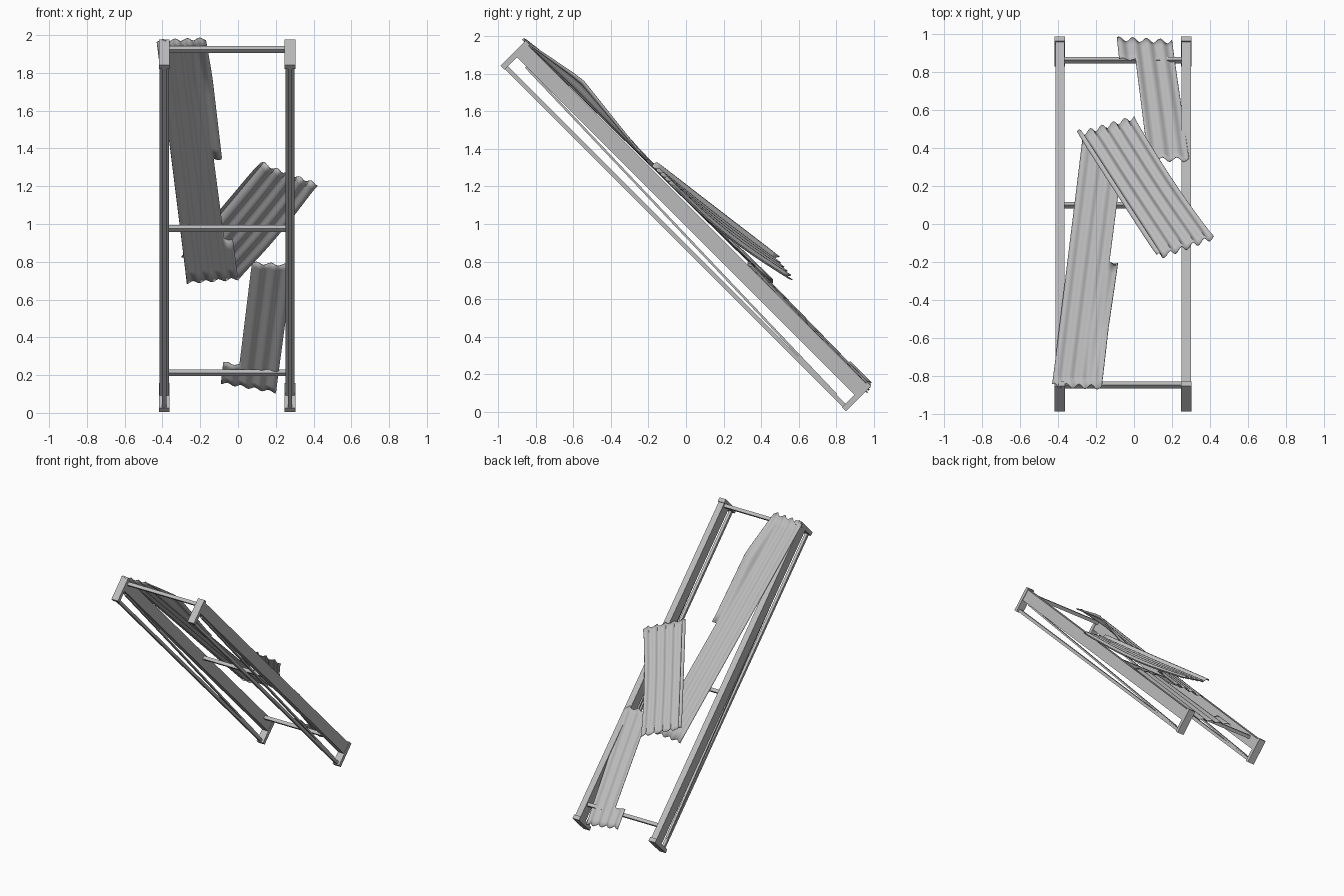
import bpy, bmesh, math
from mathutils import Vector, Matrix

cube = bpy.data.objects.get("Cube")
if cube:
    bpy.data.objects.remove(cube)

grey = bpy.data.materials.new("weathered grey")
grey.use_nodes = True
colour = (0.5, 0.5, 0.5, 1)
grey.diffuse_color = colour
grey.node_tree.nodes["Principled BSDF"].inputs["Base Color"].default_value = colour

# Frame axes: across, down the slope, out of the slope
CENTRE = Vector((-0.0575, 0, 0.99))
DOWN = Vector((0, 1, -1)).normalized()
OUT = Vector((0, 1, 1)).normalized()
HALF = 0.333


def add_object(name, bm):
    mesh = bpy.data.meshes.new(name)
    bm.normal_update()
    bm.to_mesh(mesh)
    bm.free()
    mesh.materials.append(grey)
    obj = bpy.data.objects.new(name, mesh)
    bpy.context.collection.objects.link(obj)
    return obj


def bar(name, start, end, width, depth):
    """Box between two points given in frame axes."""
    a, b = [CENTRE + Vector((p[0], 0, 0)) + DOWN * p[1] + OUT * p[2] for p in (start, end)]
    along = (b - a).normalized()
    side = Vector((1, 0, 0)) if abs(along.x) < 0.5 else DOWN
    up = along.cross(side)
    turn = Matrix((side, up, along)).transposed().to_4x4()
    bm = bmesh.new()
    size = Matrix.Diagonal((width, depth, (b - a).length, 1))
    bmesh.ops.create_cube(bm, size=1, matrix=Matrix.Translation((a + b) / 2) @ turn @ size)
    bmesh.ops.recalc_face_normals(bm, faces=bm.faces)
    return add_object(name, bm)


def sheet(name, corners, waves, height, lift=None, keep=None):
    """Corrugated sheet; corners are upper left, upper right, lower left, lower right."""
    ul, ur, ll, lr = map(Vector, corners)
    rows, cols = 24, waves * 6
    bm = bmesh.new()
    grid = []
    for i in range(rows + 1):
        t = i / rows
        line = []
        for j in range(cols + 1):
            s = j / cols
            p = ul.lerp(ur, s).lerp(ll.lerp(lr, s), t)
            rise = height * math.sin(s * waves * math.tau)
            if lift:
                rise += lift(s, t)
            # Ragged ends
            ragged = 0.012 * math.sin(s * waves * math.tau + 1) * abs(2 * t - 1) ** 8
            line.append(bm.verts.new(p + OUT * rise + DOWN * ragged))
        grid.append(line)
    for i in range(rows):
        for j in range(cols):
            if keep is None or keep((j + 0.5) / cols, (i + 0.5) / rows):
                bm.faces.new((grid[i][j], grid[i + 1][j], grid[i + 1][j + 1], grid[i][j + 1]))
    bmesh.ops.delete(bm, geom=[v for v in bm.verts if not v.link_faces], context='VERTS')
    obj = add_object(name, bm)
    thick = obj.modifiers.new("thickness", 'SOLIDIFY')
    thick.thickness = 0.004
    thick.offset = 0
    bpy.ops.object.select_all(action='DESELECT')
    obj.select_set(True)
    bpy.context.view_layer.objects.active = obj
    bpy.ops.object.shade_smooth_by_angle(angle=math.radians(40))


# Two trussed rails with end blocks
for label, x in (("right", -HALF), ("left", HALF)):
    bar(label + "_rail", (x, -1.285, 0.042), (x, 1.285, 0.042), 0.048, 0.086)
    bar(label + "_lower_rod", (x, -1.285, -0.08), (x, 1.285, -0.08), 0.022, 0.022)
    bar(label + "_brace", (x, -1.2, -0.005), (x, 1.2, -0.07), 0.018, 0.012)
    for end, u in (("upper", -1.285), ("lower", 1.285)):
        bar(f"{label}_{end}_block", (x, u, -0.095), (x, u, 0.095), 0.056, 0.03)

# Rungs
for name, u in (("upper_rung", -1.26), ("middle_rung", 0.08), ("lower_rung", 1.16)):
    bar(name, (-HALF, u, 0.06), (HALF, u, 0.06), 0.025, 0.025)


# Upper sheet: one edge buckled upward, torn away lower down
def buckle(s, t):
    rise = t / 0.2 if t < 0.2 else max(0, 1 - (t - 0.2) / 0.28)
    return 0.065 * rise * max(0, (s - 0.6) / 0.4)


sheet("upper_sheet", [(-0.43, -0.85, 1.97), (-0.17, -0.86, 1.98),
                      (-0.27, 0.45, 0.69), (0.0, 0.45, 0.71)], 4, 0.008, buckle,
      lambda s, t: s < 0.84 or t < 0.5 or t > 0.85)

# Crooked middle sheet with a folded edge
sheet("middle_sheet", [(0.12, -0.18, 1.32), (0.42, -0.07, 1.21),
                       (-0.3, 0.47, 0.82), (0.0, 0.56, 0.71)][:4], 5, 0.01,
      lambda s, t: -0.03 * math.sin(math.pi * t) * s + (0.015 if s < 0.1 else 0))

# Lower sheet: only a tab remains of the torn side strip
sheet("lower_sheet", [(-0.015, 0.34, 0.8), (0.29, 0.34, 0.78),
                      (-0.09, 0.975, 0.16), (0.2, 0.96, 0.11)], 4, 0.008, None,
      lambda s, t: s > 0.3 or t > 0.83)
